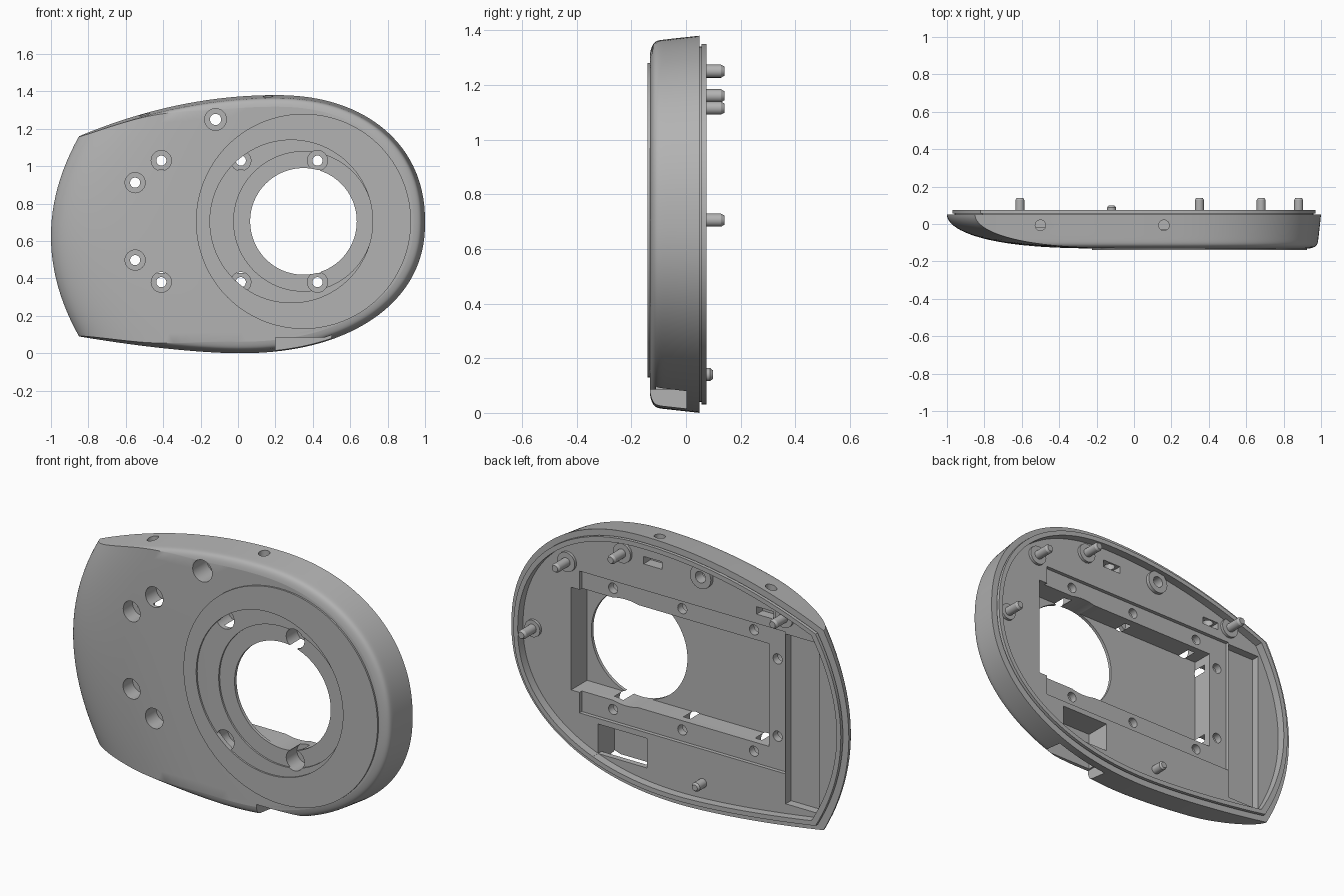
import bpy, bmesh, math
from mathutils import Matrix, Vector

if "Cube" in bpy.data.objects:
    bpy.data.objects.remove(bpy.data.objects["Cube"])

grey = bpy.data.materials.new("housing grey")
grey.use_nodes = True
grey.diffuse_color = (0.45, 0.45, 0.45, 1)
grey.node_tree.nodes["Principled BSDF"].inputs["Base Color"].default_value = grey.diffuse_color


def finish(name, bm):
    bmesh.ops.recalc_face_normals(bm, faces=bm.faces)
    mesh = bpy.data.meshes.new(name)
    bm.to_mesh(mesh)
    bm.free()
    mesh.materials.append(grey)
    obj = bpy.data.objects.new(name, mesh)
    bpy.context.collection.objects.link(obj)
    return obj


def rod(name, x, z, r, y0, y1, tip=None, axis="Y", sides=48):
    """Cylinder along y (or along z, where y0 and y1 are then heights and z is y)."""
    bm = bmesh.new()
    bmesh.ops.create_cone(bm, cap_ends=True, segments=sides, radius1=r,
                          radius2=r if tip is None else tip, depth=abs(y1 - y0))
    mid = (y0 + y1) / 2
    if axis == "Y":
        bm.transform(Matrix.Translation((x, mid, z)) @ Matrix.Rotation(-math.pi / 2, 4, "X"))
    else:
        bm.transform(Matrix.Translation((x, z, mid)))
    return finish(name, bm)


def box(name, x0, x1, y0, y1, z0, z1):
    bm = bmesh.new()
    bmesh.ops.create_cube(bm, size=1)
    size = Matrix.Diagonal((x1 - x0, y1 - y0, z1 - z0, 1))
    bm.transform(Matrix.Translation(((x0 + x1) / 2, (y0 + y1) / 2, (z0 + z1) / 2)) @ size)
    return finish(name, bm)


def combine(target, tool, operation="DIFFERENCE"):
    mod = target.modifiers.new("cut", "BOOLEAN")
    mod.object = tool
    mod.operation = operation
    mod.solver = "EXACT"
    bpy.context.view_layer.objects.active = target
    bpy.ops.object.modifier_apply(modifier=mod.name)
    bpy.data.objects.remove(tool)


# Outline: rounded right end, tapered left end closed by a shallow arc
def edge(x, d, x0, height, drop, span, power):
    """Distance of the rim from the mid height at x, inset by d."""
    if x < x0:
        return height - d - drop * ((x0 - x) / span) ** power
    k = min(1, (x - x0) / (1 - x0 - d))
    return (height - d) * (1 - k ** 2.2) ** (1 / 2.2)


def outline(y, d, s):
    xc, steps = -0.85 + s, 72
    top = lambda x: 0.7 + edge(x, d, 0.2, 0.68, 0.22, 1.05, 2)
    low = lambda x: 0.7 - edge(x, d, 0.0, 0.7, 0.09, 0.85, 1.6)
    xs = [xc + (1 - d - xc) * math.sin(i / steps * math.pi / 2) for i in range(steps + 1)]
    pts = [(x, top(x)) for x in xs] + [(x, low(x)) for x in reversed(xs[:-1])]
    z0, z1 = low(xc), top(xc)
    for i in range(1, 24):
        t = i / 12 - 1
        pts.append((xc - 0.15 * (1 - t * t), z0 + (z1 - z0) * i / 24))
    return [Vector((x, y, z)) for x, z in pts]


# Shell: inner floor, locating lip and groove, then the wall and the curved nose
sections = [(0.03, 0.055, 0.055), (0.075, 0.055, 0.055), (0.075, 0.03, 0.03),
            (0.057, 0.03, 0.03), (0.057, 0.04, 0.04), (0.05, 0.04, 0.04)]
levels = 28
for i in range(levels + 1):
    u = (i / levels) ** 2
    w = math.sqrt(1 - (1 - u) ** 2.8)
    sections.append((0.05 - 0.181 * w, 0.02 * w + 0.042 * w ** 20, 0.9 * u))
bm = bmesh.new()
rings = [[bm.verts.new(p) for p in outline(*sec)] for sec in sections]
count = len(rings[0])
for a, b in zip(rings, rings[1:]):
    for i in range(count):
        j = (i + 1) % count
        bm.faces.new((a[i], a[j], b[j], b[i]))
bm.faces.new(rings[0])
bm.faces.new(rings[-1])
shell = finish("cover_shell", bm)

# Boss of the upper fixing hole
combine(shell, rod("fixing_boss", -0.12, 1.25, 0.062, 0.0, 0.05), "UNION")

# Stepped pocket in the back, end channel and latch opening
for name, dims in {
    "ledge": (-0.61, 0.61, 0.01, 0.2, 0.32, 1.08),
    "pocket": (-0.5, 0.66, -0.105, 0.2, 0.43, 0.98),
    "channel": (-0.81, -0.612, -0.015, 0.2, 0.16, 1.07),
    "latch_pocket": (0.21, 0.5, -0.11, 0.2, 0.132, 0.29),
    "latch_passage": (0.21, 0.5, -0.11, 0.0, 0.05, 0.2),
    "latch_notch": (0.2, 0.5, -0.3, 0.002, -0.1, 0.085),
    "slot_a": (0.12, 0.23, -0.03, 0.2, 1.22, 1.26),
    "slot_b": (-0.54, -0.44, -0.02, 0.2, 1.13, 1.17),
}.items():
    combine(shell, box(name, *dims))

# Round front recess and the main opening
cx, cz = 0.35, 0.705
combine(shell, rod("inner_recess", cx, cz, 0.373, -0.2, -0.122, sides=96))
combine(shell, rod("main_opening", cx, cz, 0.285, -0.3, 0.2, sides=96))

# Counterbored screw holes
for x, dz in ((-0.55, 0.207), (-0.41, 0.325), (0.015, 0.325), (0.425, 0.325)):
    for z in (cz - dz, cz + dz):
        combine(shell, rod("counterbore", x, z, 0.054, -0.3, -0.03, sides=32))
        combine(shell, rod("screw_hole", x, z, 0.027, -0.3, 0.2, sides=32))
combine(shell, rod("fixing_counterbore", -0.12, 1.25, 0.058, -0.3, -0.01))
combine(shell, rod("fixing_hole", -0.12, 1.25, 0.03, -0.3, 0.2))

# Holes in the top wall
combine(shell, rod("top_hole", 0.16, -0.007, 0.028, 1.24, 1.6, axis="Z"))
combine(shell, rod("top_hole", -0.5, -0.007, 0.028, 1.15, 1.6, axis="Z"))

# Raised ring on the front with an off-centre bore, overlapping two screw holes
ring = rod("face_ring", cx, cz, 0.575, -0.14, -0.115, sides=128)
combine(ring, rod("ring_bore", 0.285, cz, 0.435, -0.3, 0.2, sides=96))
combine(shell, ring, "UNION")

parts = [shell]

# Locating pins on bosses
for i, (x, z) in enumerate(((0.88, 0.705), (0.68, 1.115), (0.35, 1.25), (-0.61, 1.16))):
    r = 0.052 if i else 0.045
    parts.append(rod(f"pin_boss_{i}", x, z, r, 0.02, 0.045, sides=32))
    parts.append(rod(f"pin_{i}", x, z, 0.024, 0.02, 0.128, sides=32))
    parts.append(rod(f"pin_tip_{i}", x, z, 0.024, 0.128, 0.14, tip=0.017, sides=32))
parts.append(rod("short_pin", -0.12, 0.14, 0.024, 0.02, 0.088, sides=32))
parts.append(rod("short_pin_tip", -0.12, 0.14, 0.024, 0.088, 0.098, tip=0.016, sides=32))

# Smooth shading with sharp edges kept
bpy.context.view_layer.update()
bpy.ops.object.select_all(action="DESELECT")
for part in parts:
    part.select_set(True)
bpy.context.view_layer.objects.active = shell
bpy.ops.object.shade_smooth_by_angle(angle=math.radians(30))
